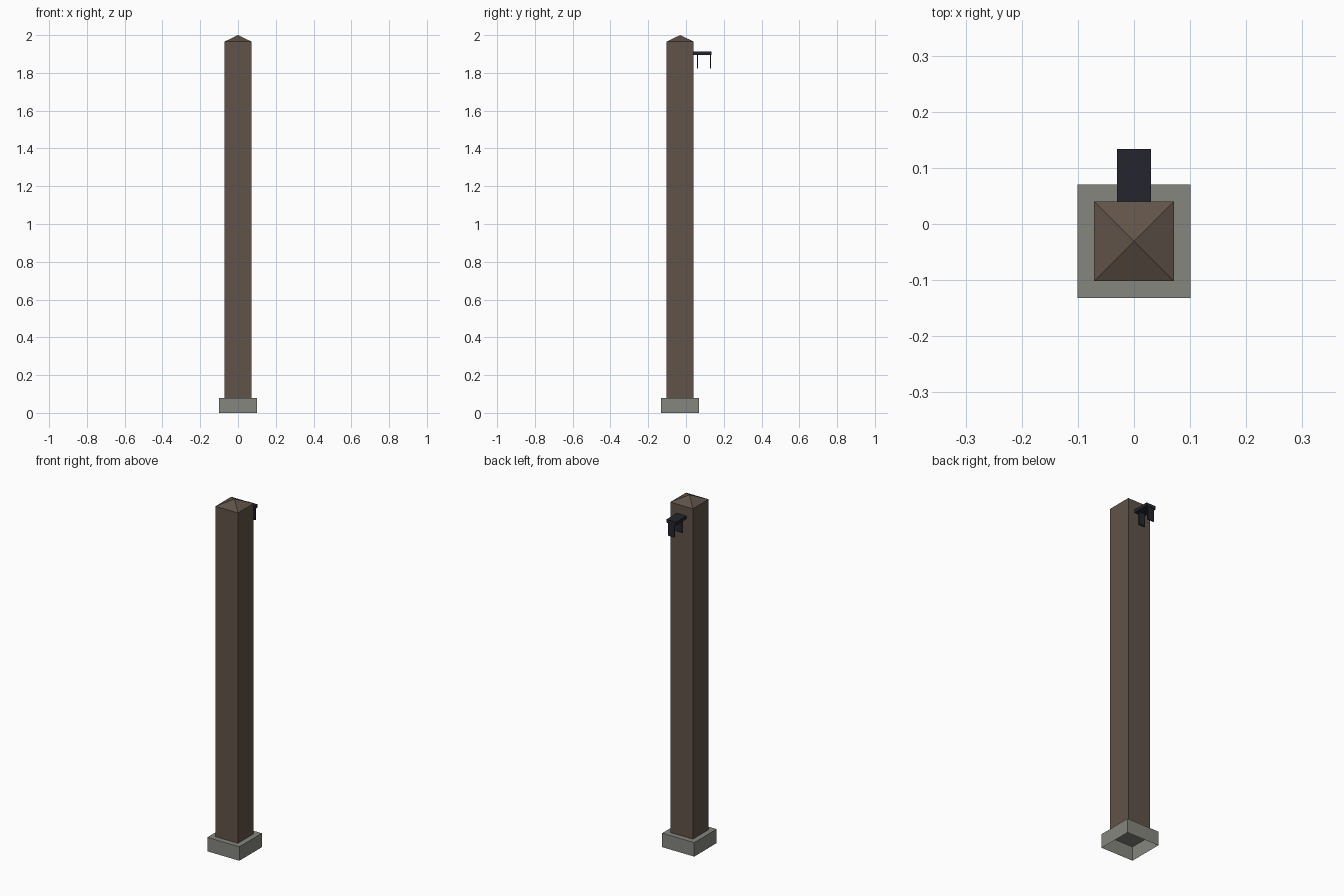
import bpy
import bmesh
from mathutils import Matrix, Vector

cube = bpy.data.objects.get("Cube")
if cube:
    bpy.data.objects.remove(cube, do_unlink=True)


def material(name, rgb):
    mat = bpy.data.materials.new(name)
    mat.use_nodes = True
    color = (*rgb, 1)
    mat.diffuse_color = color
    mat.node_tree.nodes["Principled BSDF"].inputs["Base Color"].default_value = color
    return mat


def box(name, mat, low, high, open_bottom=False, peak=None):
    """Box between two corners, optionally bottomless or with a pyramid top."""
    low, high = Vector(low), Vector(high)
    bm = bmesh.new()
    bmesh.ops.create_cube(bm, size=1, matrix=Matrix.Translation((low + high) / 2)
                          @ Matrix.Diagonal((*(high - low), 1)))
    bm.normal_update()
    if peak:
        top = [f for f in bm.faces if f.normal.z > 0.9]
        apex = bmesh.ops.poke(bm, faces=top)["verts"][0]
        apex.co.z = peak
    if open_bottom:
        bottom = [f for f in bm.faces if f.normal.z < -0.9]
        bmesh.ops.delete(bm, geom=bottom, context="FACES_ONLY")
    mesh = bpy.data.meshes.new(name)
    bm.to_mesh(mesh)
    bm.free()
    mesh.materials.append(mat)
    obj = bpy.data.objects.new(name, mesh)
    bpy.context.collection.objects.link(obj)
    return obj


wood = material("dark brown wood", (0.117, 0.087, 0.066))
stone = material("grey stone", (0.24, 0.24, 0.212))
iron = material("blue black iron", (0.018, 0.018, 0.029))

# Footing and post with a pyramid cap
box("footing", stone, (-0.101, -0.132, 0), (0.101, 0.07, 0.08), open_bottom=True)
box("post", wood, (-0.071, -0.102, 0.08), (0.071, 0.04, 1.966), open_bottom=True, peak=2.0)

# Bracket on the back, with two hanging straps
box("bracket_plate", iron, (-0.03, 0.04, 1.896), (0.03, 0.134, 1.914))
for name, y in (("inner_strap", 0.061), ("outer_strap", 0.129)):
    box(name, iron, (-0.02, y - 0.003, 1.823), (0.02, y + 0.003, 1.896))
